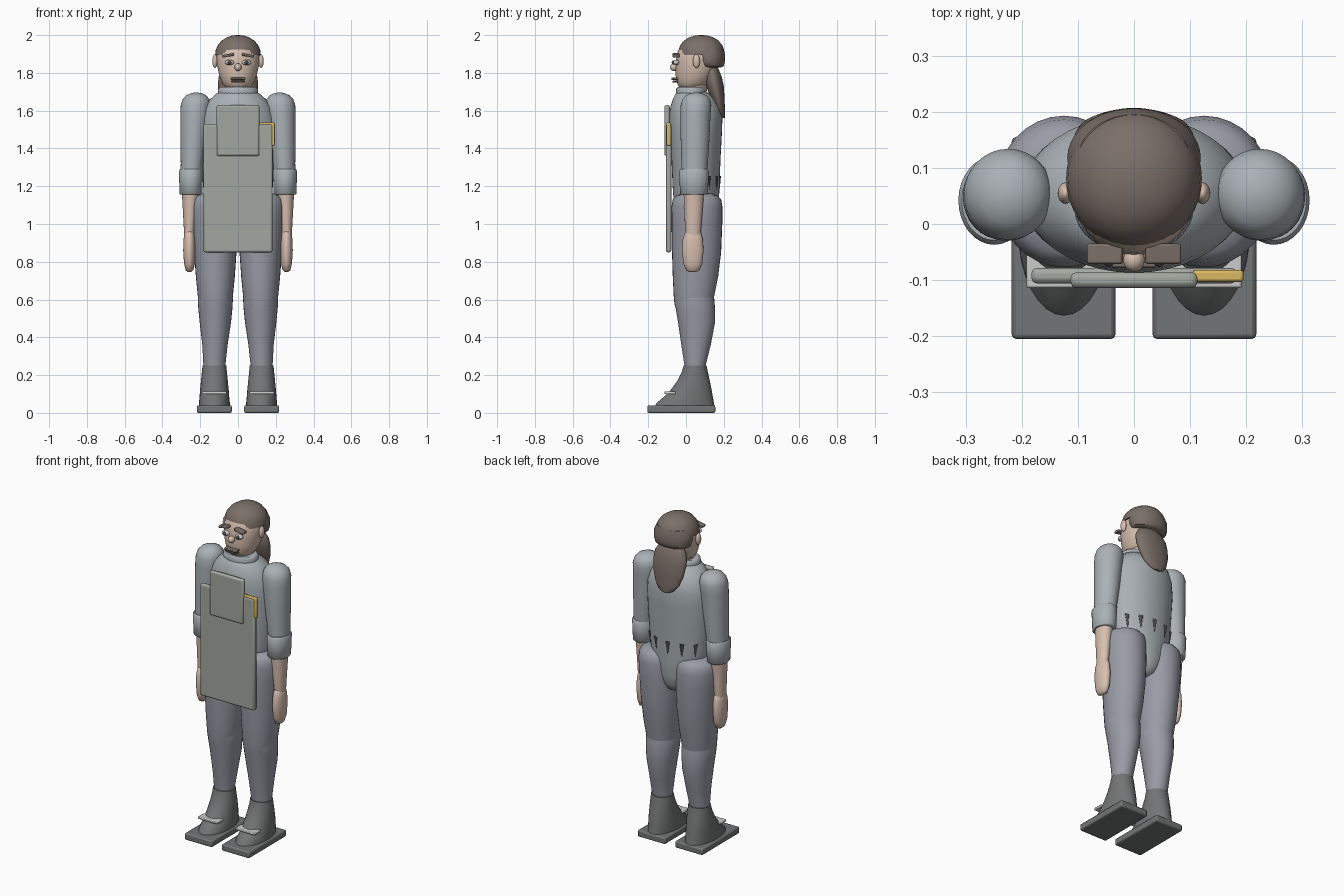
import bpy, bmesh
from math import cos, sin, pi, radians


def mat(name, r, g, b):
    m = bpy.data.materials.new(name)
    m.diffuse_color = (r, g, b, 1)
    return m


SKIN = mat("skin", .68, .52, .43)
HAIR = mat("hair", .20, .16, .14)
SHIRT = mat("shirt", .40, .44, .46)
PANTS = mat("trousers", .32, .33, .38)
SHOE = mat("shoe", .17, .18, .18)
APRON = mat("apron", .36, .39, .35)
GOLD = mat("gold", .70, .48, .12)
PALE = mat("pale", .62, .64, .63)
DARK = mat("dark", .08, .07, .07)


def finish(o, name, m, angle=40):
    o.name = name
    o.data.materials.append(m)
    bpy.ops.object.select_all(action='DESELECT')
    o.select_set(True)
    bpy.context.view_layer.objects.active = o
    bpy.ops.object.shade_smooth_by_angle(angle=radians(angle))
    return o


def loft(name, rings, m, n=32):
    """Skin elliptical rings given as (z, centre x, centre y, radius x, radius y)."""
    bm = bmesh.new()
    loops = [[bm.verts.new((cx + rx * cos(2 * pi * i / n), cy + ry * sin(2 * pi * i / n), z))
              for i in range(n)] for z, cx, cy, rx, ry in rings]
    for a, b in zip(loops, loops[1:]):
        for i in range(n):
            j = (i + 1) % n
            bm.faces.new((a[i], a[j], b[j], b[i]))
    bm.faces.new(loops[0])
    bm.faces.new(loops[-1])
    bmesh.ops.recalc_face_normals(bm, faces=bm.faces)
    me = bpy.data.meshes.new(name)
    bm.to_mesh(me)
    bm.free()
    o = bpy.data.objects.new(name, me)
    bpy.context.collection.objects.link(o)
    return finish(o, name, m, 50)


def ball(name, loc, r, m):
    bpy.ops.mesh.primitive_uv_sphere_add(segments=32, ring_count=20, location=loc)
    o = bpy.context.object
    o.scale = r
    return finish(o, name, m)


def box(name, lo, hi, m, bevel=0.006, tilt=0):
    bpy.ops.mesh.primitive_cube_add(size=1, location=[(a + b) / 2 for a, b in zip(lo, hi)])
    o = bpy.context.object
    o.scale = [b - a for a, b in zip(lo, hi)]
    bpy.ops.object.transform_apply(location=False, rotation=False, scale=True)
    o.rotation_euler.y = tilt
    mod = o.modifiers.new("bevel", 'BEVEL')
    mod.width, mod.segments = bevel, 2
    return finish(o, name, m)


def side_box(name, s, x0, x1, y0, y1, z0, z1, m, bevel=0.006, tilt=0):
    a, b = sorted((s * x0, s * x1))
    return box(name, (a, y0, z0), (b, y1, z1), m, bevel, tilt)


# Torso with pelvis, collar and neck
loft("torso", [(.93, 0, .06, .03, .04), (.945, 0, .06, .07, .08), (.98, 0, .06, .10, .10),
               (1.04, 0, .06, .135, .112), (1.12, 0, .055, .17, .12), (1.2, 0, .053, .185, .124),
               (1.35, 0, .053, .195, .13), (1.48, 0, .053, .202, .137), (1.56, 0, .053, .198, .14),
               (1.62, 0, .05, .178, .133), (1.66, 0, .045, .148, .115), (1.69, 0, .035, .115, .09),
               (1.70, 0, .03, .09, .075)], SHIRT, 40)
loft("collar", [(1.675, 0, .027, .10, .078), (1.69, 0, .027, .106, .08),
                (1.715, 0, .027, .104, .079), (1.725, 0, .027, .095, .072)], SHIRT)
loft("neck", [(1.66, 0, .04, .07, .065), (1.80, 0, .05, .07, .07)], SKIN)

# Small dark tucks around the back of the waist
for i, deg in enumerate((35, 62, 90, 118, 145)):
    a = radians(deg)
    x, y = .182 * cos(a), .053 + .122 * sin(a)
    loft("waist_tuck", [(1.18, x, y, .003, .003), (1.255, x, y, .017, .010)], DARK, 8)

# Head, face and ears
loft("head", [(1.71, 0, .03, .045, .045), (1.722, 0, .03, .065, .065), (1.75, 0, .04, .085, .09),
              (1.79, 0, .05, .10, .105), (1.84, 0, .06, .111, .115), (1.88, 0, .065, .114, .116),
              (1.92, 0, .07, .108, .112), (1.96, 0, .075, .08, .085)], SKIN, 40)
ball("nose", (0, -.064, 1.83), (.019, .021, .02), SKIN)
box("upper_lip", (-.04, -.078, 1.763), (.04, -.04, 1.775), HAIR, .004)
box("lower_lip", (-.036, -.072, 1.748), (.036, -.04, 1.759), DARK, .004)
for s in (1, -1):
    ball("ear", (s * .122, .055, 1.862), (.014, .019, .036), SKIN)
    ball("eye", (s * .045, -.052, 1.855), (.024, .017, .014), PALE)
    ball("pupil", (s * .045, -.066, 1.855), (.010, .010, .011), DARK)
    side_box("eyebrow", s, .02, .084, -.071, -.035, 1.886, 1.900, HAIR, .004, s * radians(10))

# Hair: crown, back of the head and tied tail
loft("hair_crown", [(1.895, 0, .081, .121, .125), (1.92, 0, .081, .118, .121),
                    (1.945, 0, .081, .108, .112), (1.97, 0, .081, .088, .093),
                    (1.988, 0, .081, .06, .065), (1.997, 0, .081, .032, .035),
                    (2.0, 0, .081, .008, .01)], HAIR, 40)
loft("hair_back", [(1.828, 0, .125, .085, .06), (1.836, 0, .125, .108, .075),
                   (1.86, 0, .122, .117, .084), (1.90, 0, .118, .119, .088),
                   (1.94, 0, .115, .10, .08)], HAIR, 40)
loft("hair_tail", [(1.56, 0, .195, .02, .010), (1.575, 0, .19, .05, .017),
                   (1.61, 0, .18, .078, .026), (1.67, 0, .167, .099, .037),
                   (1.73, 0, .153, .107, .047), (1.78, 0, .143, .103, .046),
                   (1.82, 0, .137, .08, .036), (1.84, 0, .135, .05, .022)], HAIR)

for s in (1, -1):
    # Arms: sleeve, rolled cuff, forearm, hand
    loft("sleeve", [(1.24, s * .248, .045, .057, .066), (1.32, s * .243, .046, .06, .07),
                    (1.45, s * .235, .048, .07, .076), (1.58, s * .227, .05, .078, .08),
                    (1.63, s * .224, .053, .079, .081), (1.66, s * .222, .054, .071, .073),
                    (1.68, s * .221, .054, .054, .056), (1.692, s * .22, .054, .03, .03),
                    (1.696, s * .22, .054, .008, .008)], SHIRT)
    loft("cuff", [(1.155, s * .249, .042, .056, .067), (1.16, s * .249, .042, .06, .073),
                  (1.28, s * .249, .042, .064, .079), (1.29, s * .249, .042, .058, .071)], SHIRT)
    loft("forearm", [(.94, s * .258, .038, .027, .04), (1.0, s * .256, .038, .032, .044),
                     (1.20, s * .249, .042, .05, .056)], SKIN)
    loft("hand", [(.745, s * .257, .036, .008, .015), (.755, s * .257, .036, .02, .036),
                  (.79, s * .257, .036, .029, .050), (.86, s * .257, .036, .033, .057),
                  (.92, s * .257, .036, .031, .053), (.96, s * .257, .037, .025, .04),
                  (.975, s * .257, .037, .012, .02)], SKIN)

    # Legs
    loft("thigh", [(.56, s * .12, .042, .085, .10), (.60, s * .12, .041, .091, .105),
                   (.72, s * .12, .05, .103, .12), (.85, s * .12, .056, .112, .130),
                   (1.0, s * .123, .058, .120, .134), (1.09, s * .125, .058, .122, .135),
                   (1.13, s * .125, .058, .115, .128), (1.15, s * .125, .058, .10, .11),
                   (1.162, s * .125, .058, .065, .075)], PANTS)
    loft("shin", [(.20, s * .125, .048, .055, .052), (.25, s * .125, .048, .058, .056),
                  (.36, s * .122, .053, .067, .078), (.48, s * .12, .056, .083, .098),
                  (.55, s * .12, .05, .09, .104), (.60, s * .12, .044, .093, .106),
                  (.64, s * .12, .044, .088, .10)], PANTS)

    # Shoes: sole, upper and strap
    side_box("sole", s, .033, .218, -.205, .155, 0, .04, SHOE, .008)
    loft("shoe_upper", [(.03, s * .125, -.008, .082, .160), (.05, s * .125, -.005, .082, .153),
                        (.08, s * .125, .01, .079, .133), (.12, s * .125, .027, .076, .109),
                        (.17, s * .125, .040, .071, .086), (.22, s * .125, .047, .066, .068),
                        (.25, s * .125, .048, .063, .061)], SHOE)
    side_box("shoe_strap", s, .06, .192, -.114, -.055, .099, .113, PALE, .004)

# Apron skirt, bib and gold trim
box("apron_skirt", (-.183, -.106, .85), (.183, -.078, 1.53), APRON, .01)
box("apron_bib", (-.113, -.114, 1.36), (.113, -.086, 1.63), APRON, .01)
box("gold_trim_top", (.105, -.103, 1.50), (.195, -.082, 1.537), GOLD, .005)
box("gold_trim_side", (.165, -.103, 1.415), (.195, -.082, 1.53), GOLD, .005)
